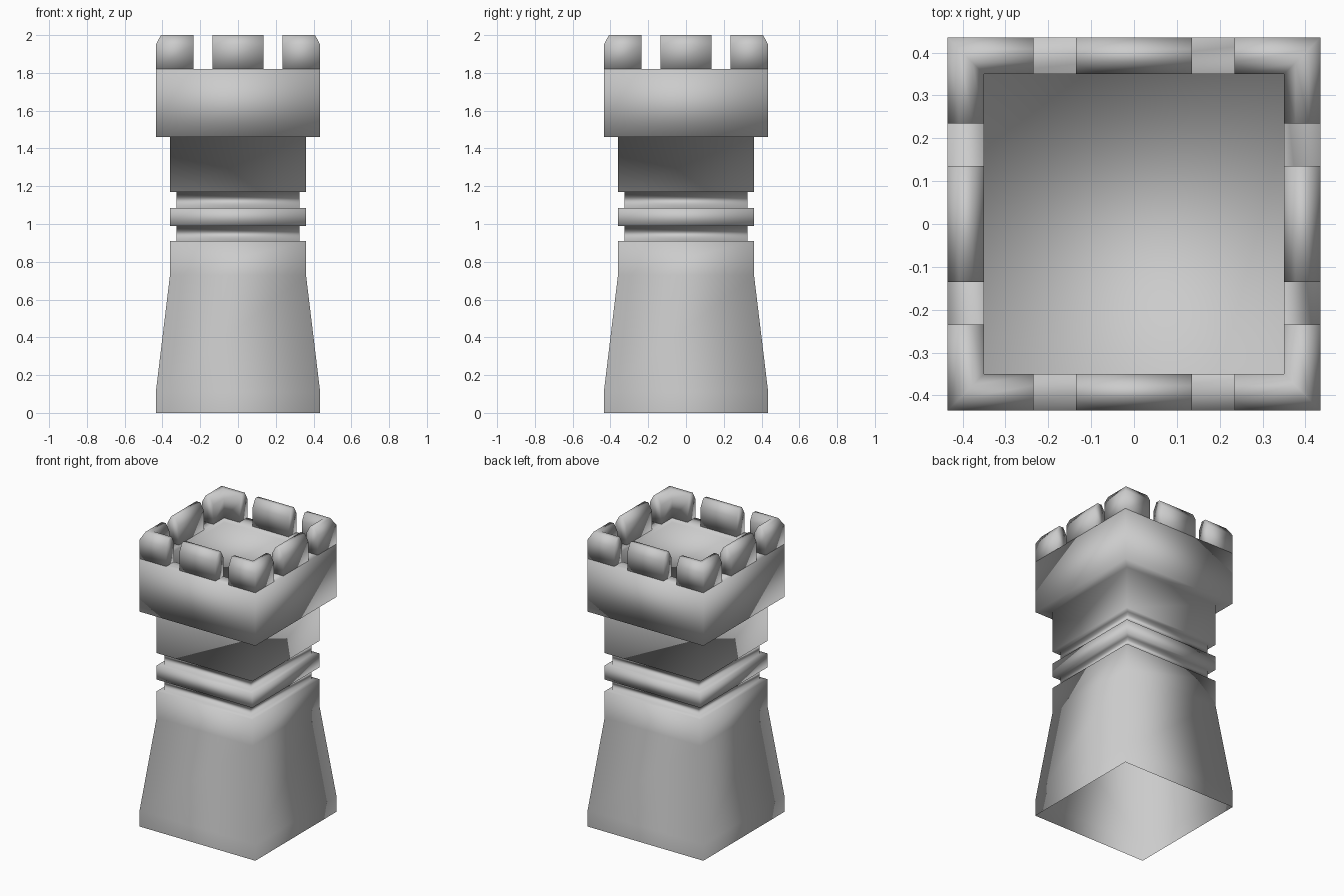
import bpy, bmesh, math
from mathutils import Matrix

if "Cube" in bpy.data.objects:
    bpy.data.objects.remove(bpy.data.objects["Cube"])


def finish(bm, name):
    bmesh.ops.recalc_face_normals(bm, faces=bm.faces)
    mesh = bpy.data.meshes.new(name)
    bm.to_mesh(mesh)
    bm.free()
    for p in mesh.polygons:
        p.use_smooth = True
    obj = bpy.data.objects.new(name, mesh)
    bpy.context.collection.objects.link(obj)
    return obj


def bridge(bm, a, b):
    # Quads between two closed rings
    n = len(a)
    for i in range(n):
        j = (i + 1) % n
        bm.faces.new((a[i], a[j], b[j], b[i]))


# Tower body: square sections (half width, height), open underneath,
# ending in a shallow recessed roof
profile = [(0.435, 0), (0.435, 0.11), (0.36, 0.73), (0.36, 0.91),
           (0.325, 0.91), (0.325, 0.99), (0.36, 0.99), (0.36, 1.085),
           (0.325, 1.085), (0.325, 1.17), (0.36, 1.17), (0.36, 1.46),
           (0.435, 1.46), (0.435, 1.82), (0.35, 1.82), (0.35, 1.79)]
bm = bmesh.new()
rings = [[bm.verts.new((sx * w, sy * w, z))
          for sx, sy in ((-1, -1), (1, -1), (1, 1), (-1, 1))]
         for w, z in profile]
for a, b in zip(rings, rings[1:]):
    bridge(bm, a, b)
bm.faces.new(rings[-1])
finish(bm, "tower_body")

# Battlements: chamfered wall section swept along a straight or corner path
section = [(0.435, 1.82), (0.435, 1.95), (0.408, 2.0),
           (0.377, 2.0), (0.35, 1.95), (0.35, 1.82)]


def merlon(name, path, turn):
    bm = bmesh.new()
    rows = [[bm.verts.new((*p(d), z)) for d, z in section] for p in path]
    for a, b in zip(rows, rows[1:]):
        bridge(bm, a, b)
    bm.faces.new(rows[0])
    bm.faces.new(rows[-1])
    bm.transform(Matrix.Rotation(turn * math.pi / 2, 4, 'Z'))
    finish(bm, name)


straight = [lambda d: (-0.135, -d), lambda d: (0.135, -d)]
corner = [lambda d: (0.235, -d), lambda d: (d, -d), lambda d: (d, -0.235)]
for k in range(4):
    merlon(f"side_battlement_{k + 1}", straight, k)
    merlon(f"corner_battlement_{k + 1}", corner, k)
